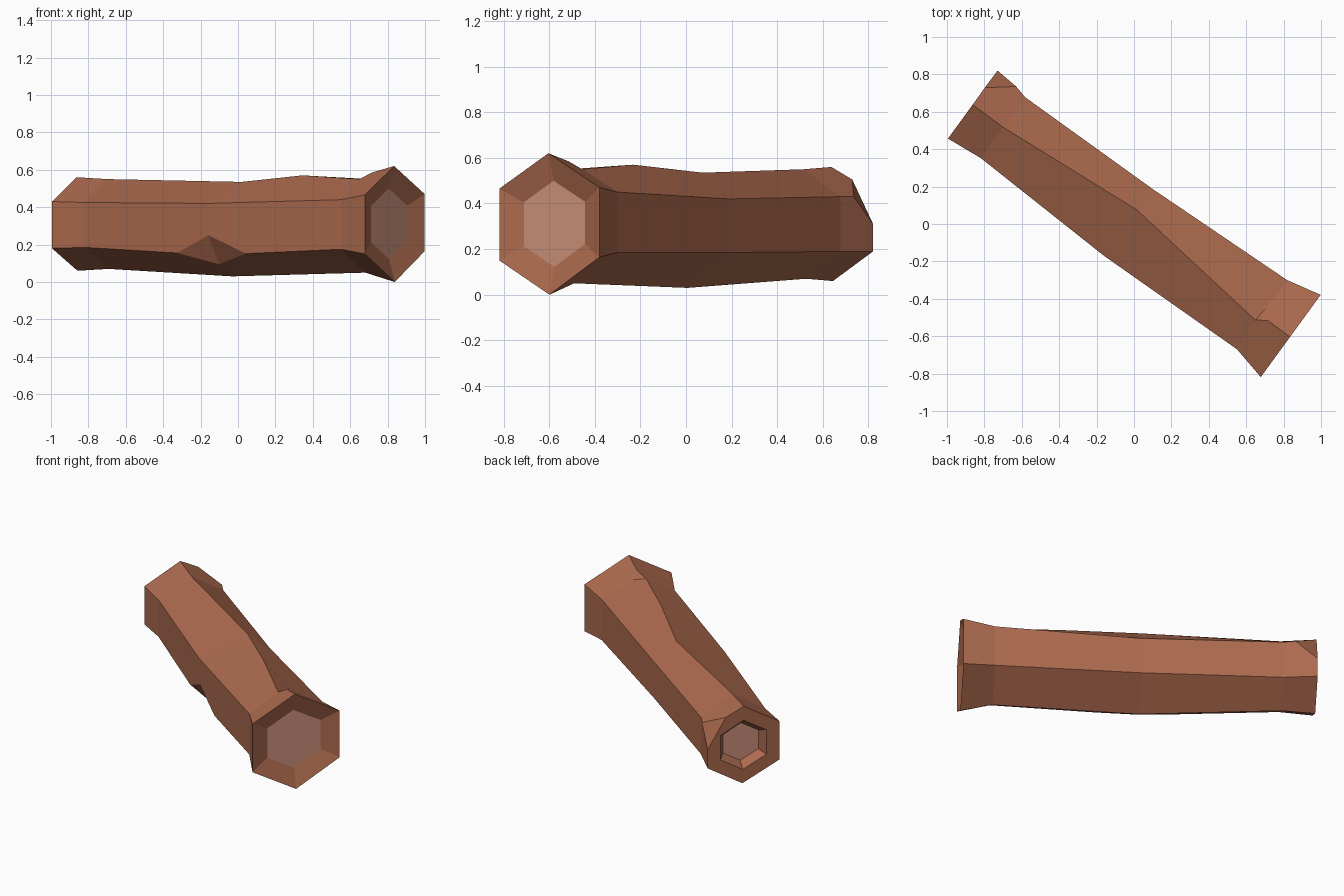
import bpy
import bmesh
from mathutils import Vector

cube = bpy.data.objects.get("Cube")
if cube:
    bpy.data.objects.remove(cube, do_unlink=True)


def flat_material(name, rgb):
    mat = bpy.data.materials.new(name)
    mat.use_nodes = True
    color = (*rgb, 1)
    mat.diffuse_color = color
    mat.node_tree.nodes["Principled BSDF"].inputs["Base Color"].default_value = color
    return mat


bark = flat_material("bark brown", (0.41, 0.143, 0.076))
heartwood = flat_material("pale heartwood", (0.62, 0.29, 0.2))

# Log frame: s runs along the trunk, t across it, z up
ALONG = Vector((0.808, -0.589, 0))
ACROSS = Vector((0.589, 0.808, 0))

points = {}


def put(name, s, t, z):
    points[name] = ALONG * s + ACROSS * t + Vector((0, 0, z))


def ring(name, s, front, back, top, bottom, heights):
    """Hexagonal section, corners ordered top, front pair, bottom, back pair."""
    for i, (t, z) in enumerate(zip((top, front, front, bottom, back, back), heights)):
        put(f"{name}{i}", s, t, z)


# Trunk sections from the left end to the flared end
ring("A", -1.073, -.217, .233, .007, .015, (.56, .43, .18, .06, .19, .435))
ring("B", -.87, -.198, .205, .006, .017, (.55, .425, .185, .07, .19, .43))
ring("C", -.028, -.232, .21, .07, -.012, (.535, .42, .14, .03, .185, .42))
ring("E", .839, -.217, .24, 0, .005, (.55, .44, .175, .05, .185, .45))
ring("F", 1.03, -.262, .282, .004, .01, (.62, .465, .15, 0, .165, .47))

# Chipped corner at the left end
put("chip_top", -1.074, .119, .505)
put("chip_low", -1.073, .233, .31)
put("chip_in", -.942, .223, .43)
# Axe notch under the front
put("notch_left", -.244, -.217, .155)
put("notch_up", -.03, -.228, .25)
put("notch_right", .213, -.22, .152)
put("notch_down", -.03, -.13, .095)
# Split along the top ridge
put("ridge", .416, .016, .57)
put("split_front", .828, -.033, .55)
put("split_back", .834, .045, .55)
put("split_end", .881, .005, .585)


def inset(src, dst, scale, shift):
    """Copy a ring, scaled about its middle and moved along the trunk."""
    corners = [points[f"{src}{i}"] for i in range(6)]
    middle = sum(corners, Vector()) / 6
    for i, corner in enumerate(corners):
        points[f"{dst}{i}"] = middle + (corner - middle) * scale + ALONG * shift


inset("A", "G", .64, 0)
inset("A", "H", .49, .05)
inset("F", "J", .61, -.037)

# Sides that carry damage list their own corners
special = {
    ("AB", 4): "A4 chip_low chip_in B5 B4",
    ("AB", 5): "A0 chip_top chip_in B5 B0",
    ("BC", 1): "B1 B2 notch_left notch_up C1",
    ("BC", 2): "B2 B3 C3 notch_down notch_left",
    ("CE", 1): "C1 notch_up notch_right E2 E1",
    ("CE", 2): "notch_down C3 E3 E2 notch_right",
    ("CE", 0): "C0 ridge split_front E1 C1",
    ("CE", 5): "C0 C5 E5 split_back split_front ridge",
    ("EF", 0): "E1 split_front split_end F0 F1",
    ("EF", 5): "E5 F5 F0 split_end split_back",
    ("AG", 4): "A4 chip_low G5 G4",
    ("AG", 5): "chip_top A0 G0 G5",
}

bm = bmesh.new()
verts = {}


def face(names, material=0):
    loop = []
    for name in names.split():
        if name not in verts:
            verts[name] = bm.verts.new(points[name])
        loop.append(verts[name])
    bm.faces.new(loop).material_index = material


# Trunk walls, end rims and hollows
for pair in ("AB", "BC", "CE", "EF", "AG", "GH", "FJ"):
    a, b = pair
    for i in range(6):
        j = (i + 1) % 6
        face(special.get((pair, i), f"{a}{i} {a}{j} {b}{j} {b}{i}"))

# Damage facets
face("chip_top chip_low chip_in")
face("chip_top chip_low G5")
face("notch_left notch_down notch_up")
face("notch_up notch_down notch_right")
face("split_front split_back split_end")

# Pale wood in both ends
for end in "HJ":
    face(" ".join(f"{end}{i}" for i in range(6)), 1)

bmesh.ops.recalc_face_normals(bm, faces=bm.faces[:])
mesh = bpy.data.meshes.new("log")
bm.to_mesh(mesh)
bm.free()
mesh.materials.append(bark)
mesh.materials.append(heartwood)
log = bpy.data.objects.new("log", mesh)
bpy.context.collection.objects.link(log)
